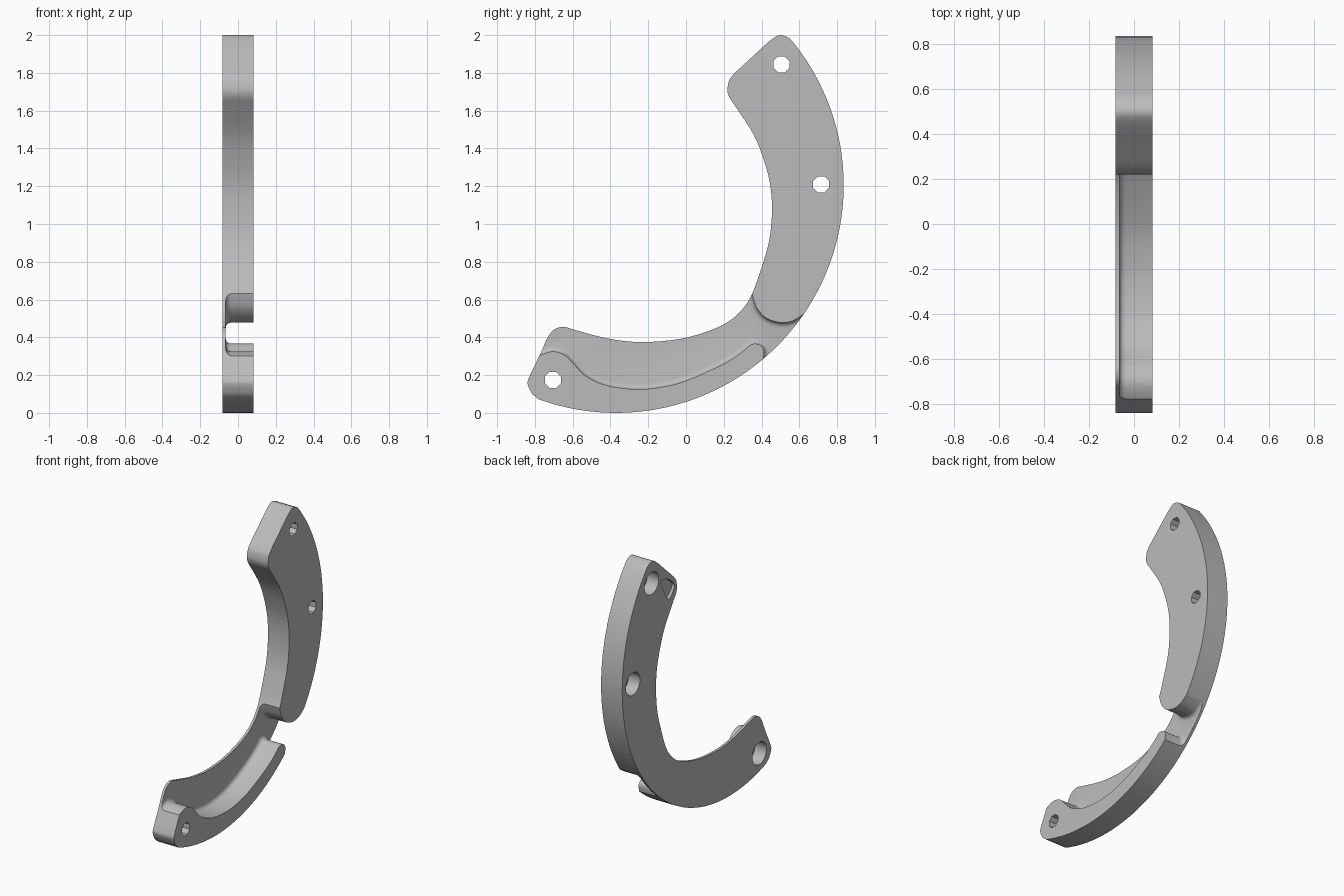
import bpy, bmesh
from math import cos, sin, radians, tau

cube = bpy.data.objects.get("Cube")
if cube:
    bpy.data.objects.remove(cube, do_unlink=True)

BACK, FRONT, FLOOR = -0.083, 0.083, -0.065   # x of the two faces and the recess floor

grey = bpy.data.materials.new("plain grey")
grey.use_nodes = True
grey.diffuse_color = (0.5, 0.5, 0.5, 1)
grey.node_tree.nodes["Principled BSDF"].inputs["Base Color"].default_value = (0.5, 0.5, 0.5, 1)


def arc(cy, cz, r, a0, a1, n):
    return [(cy + r * cos(radians(a0 + (a1 - a0) * i / n)),
             cz + r * sin(radians(a0 + (a1 - a0) * i / n))) for i in range(n + 1)]


def smooth(pts, steps=4):
    """Open Catmull-Rom curve through the points."""
    p = [pts[0]] + pts + [pts[-1]]
    out = []
    for a, b, c, d in zip(p, p[1:], p[2:], p[3:]):
        for k in range(steps):
            t = k / steps
            out.append(tuple(0.5 * (2 * b[i] + (c[i] - a[i]) * t
                                    + (2 * a[i] - 5 * b[i] + 4 * c[i] - d[i]) * t * t
                                    + (3 * b[i] - a[i] - 3 * c[i] + d[i]) * t ** 3)
                             for i in (0, 1)))
    return out + [pts[-1]]


def prism(name, outline, x0, x1, round_base=0):
    """Extrude a (y, z) outline along x, optionally rounding the x0 rim."""
    bm = bmesh.new()
    base = bm.faces.new([bm.verts.new((x0, y, z)) for y, z in outline])
    ext = bmesh.ops.extrude_face_region(bm, geom=[base], use_keep_orig=True)
    for v in ext["geom"]:
        if isinstance(v, bmesh.types.BMVert):
            v.co.x = x1
    bmesh.ops.recalc_face_normals(bm, faces=bm.faces)
    if round_base:
        rim = [e for e in bm.edges if all(abs(v.co.x - x0) < 1e-5 for v in e.verts)]
        bmesh.ops.bevel(bm, geom=rim, offset=round_base, segments=4, profile=0.5,
                        affect='EDGES', clamp_overlap=False)
    mesh = bpy.data.meshes.new(name)
    bm.to_mesh(mesh)
    bm.free()
    ob = bpy.data.objects.new(name, mesh)
    bpy.context.collection.objects.link(ob)
    return ob


def cut(target, cutter):
    cutter.hide_render = True
    mod = target.modifiers.new("cut", 'BOOLEAN')
    mod.operation, mod.solver, mod.object = 'DIFFERENCE', 'EXACT', cutter
    bpy.context.view_layer.objects.active = target
    bpy.ops.object.modifier_apply(modifier=mod.name)
    bpy.data.objects.remove(cutter, do_unlink=True)


# Curved bracket: circular outer edge, rounded ends, flowing inner edge
outer = arc(-0.37, 1.205, 1.205, 40, -110, 60)
inner = smooth([(-0.815, 0.1), (-0.838, 0.15), (-0.83, 0.19), (-0.77, 0.315),
                (-0.735, 0.395), (-0.7, 0.44), (-0.65, 0.455), (-0.59, 0.44),
                (-0.42, 0.395), (-0.24, 0.375), (-0.03, 0.392), (0.15, 0.445),
                (0.26, 0.51), (0.34, 0.61), (0.4, 0.77), (0.44, 0.91),
                (0.455, 1.06), (0.447, 1.2), (0.415, 1.33), (0.36, 1.47),
                (0.27, 1.61), (0.225, 1.68), (0.222, 1.735), (0.245, 1.785),
                (0.34, 1.875), (0.45, 1.975), (0.5, 2.0), (0.545, 1.985)])
bracket = prism("curved_bracket", outer + inner, BACK, FRONT)
bracket.data.materials.append(grey)

# Open recess leaving a thin web, with a filleted floor
upper_wall = smooth([(0.2, 0.78), (0.33, 0.68), (0.352, 0.62), (0.375, 0.555),
                     (0.42, 0.505), (0.47, 0.484), (0.52, 0.478), (0.575, 0.492),
                     (0.66, 0.55)])
lower_wall = smooth([(0.4, 0.22), (0.41, 0.29), (0.412, 0.335), (0.385, 0.363),
                     (0.345, 0.362), (0.3, 0.325), (0.2, 0.26), (0, 0.17),
                     (-0.14, 0.135), (-0.27, 0.125), (-0.42, 0.145), (-0.53, 0.195),
                     (-0.6, 0.265), (-0.64, 0.305), (-0.7, 0.325), (-0.76, 0.31),
                     (-0.83, 0.27)])
recess = upper_wall + [(0.8, 0.6), (0.8, 0.2)] + lower_wall + [(-0.95, 0.25), (-0.95, 0.6)]
cut(bracket, prism("recess_cutter", recess, FLOOR, FRONT + 0.1, 0.028))

# Screw holes, counterbored from the back
for y, z in ((0.505, 1.845), (0.715, 1.21), (-0.705, 0.175)):
    for r, sides, depth in ((0.046, 8, 0.3), (0.08, 20, 0.09)):
        ring = [(y + r * cos(tau * (i + 0.5) / sides), z + r * sin(tau * (i + 0.5) / sides))
                for i in range(sides)]
        cut(bracket, prism("hole_cutter", ring, BACK - 0.05, BACK + depth))

# Shallow rounded three-sided dimple at the inner corner of the back
dimple = smooth([(0.39, 1.82), (0.33, 1.81), (0.26, 1.755), (0.25, 1.72),
                 (0.29, 1.67), (0.325, 1.665), (0.36, 1.72), (0.4, 1.8)])
cut(bracket, prism("dimple_cutter", dimple, BACK - 0.05, BACK + 0.02))

# Smooth curved walls, crisp rims
bpy.ops.object.select_all(action='DESELECT')
bracket.select_set(True)
bpy.context.view_layer.objects.active = bracket
bpy.ops.object.shade_smooth_by_angle(angle=radians(35))
